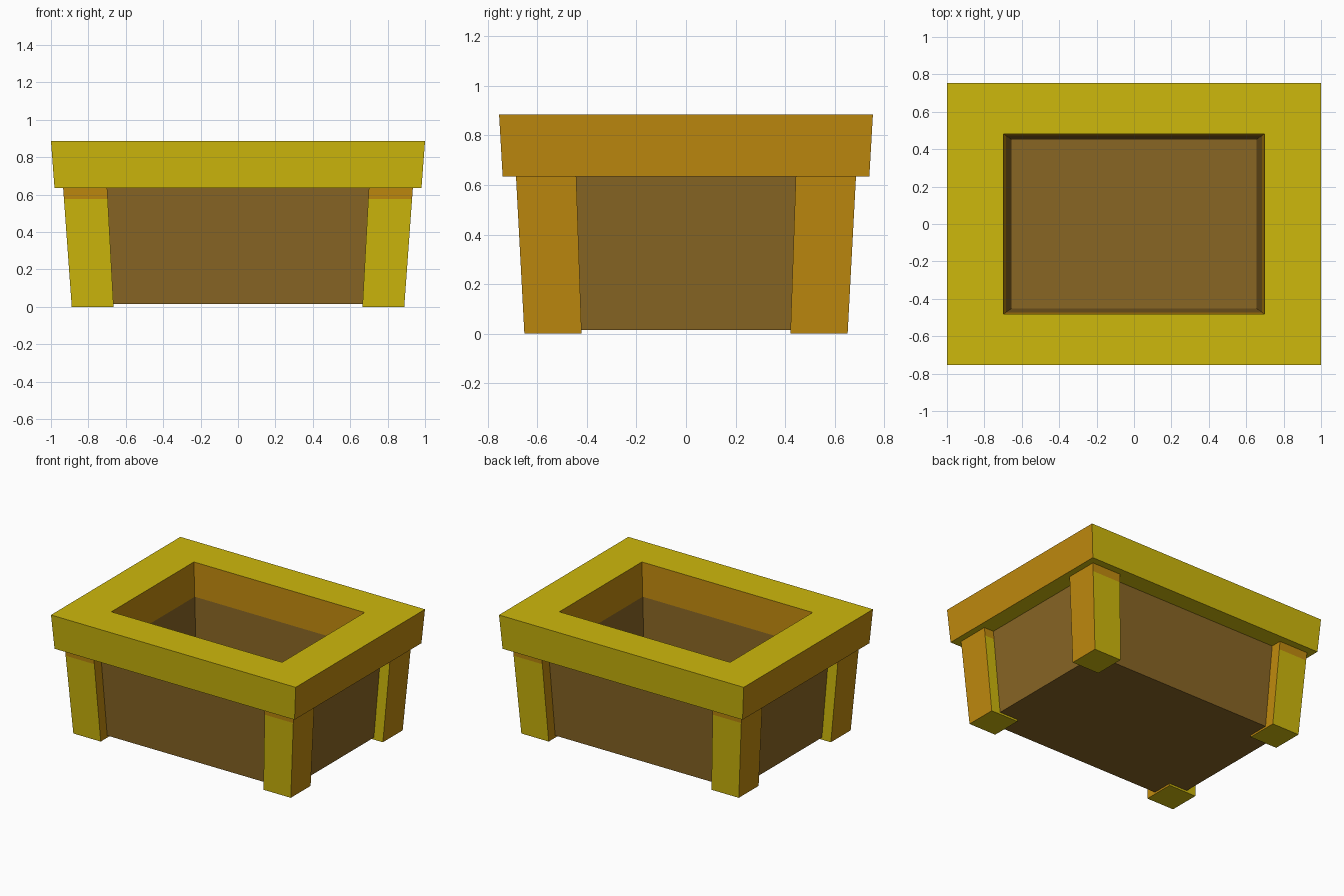
import bpy, bmesh

if "Cube" in bpy.data.objects:
    bpy.data.objects.remove(bpy.data.objects["Cube"])

TOP, RIM_BASE = 0.885, 0.635


def material(name, rgb):
    lin = [(c / 255 / 12.92) if c / 255 <= 0.04045 else ((c / 255 + 0.055) / 1.055) ** 2.4 for c in rgb]
    m = bpy.data.materials.new(name)
    m.diffuse_color = (*lin, 1)
    m.use_nodes = True
    m.node_tree.nodes["Principled BSDF"].inputs["Base Color"].default_value = m.diffuse_color
    return m


yellow = material("yellow", (206, 184, 12))
orange = material("orange", (192, 138, 14))
brown = material("brown", (137, 102, 36))


def loft(name, rings, mats, rule=None, closed=False):
    """Join rectangles (x0, x1, y0, y1, z), narrowed towards the ground."""
    bm = bmesh.new()
    loops = []
    for x0, x1, y0, y1, z in rings:
        f = 1 - 0.076 * (TOP - z)
        loops.append([bm.verts.new((x * f, y * f, z))
                      for x, y in ((x0, y0), (x1, y0), (x1, y1), (x0, y1))])
    pairs = list(zip(loops, loops[1:]))
    if closed:
        pairs.append((loops[-1], loops[0]))
    else:
        bm.faces.new(loops[0])
        bm.faces.new(loops[-1])
    for a, b in pairs:
        for i in range(4):
            j = (i + 1) % 4
            bm.faces.new((a[i], a[j], b[j], b[i]))
    bmesh.ops.recalc_face_normals(bm, faces=bm.faces)
    bm.normal_update()
    if rule:
        for face in bm.faces:
            face.material_index = rule(face.normal, face.calc_center_median())
    me = bpy.data.meshes.new(name)
    bm.to_mesh(me)
    bm.free()
    for m in mats:
        me.materials.append(m)
    ob = bpy.data.objects.new(name, me)
    bpy.context.collection.objects.link(ob)
    return ob


def rect(hx, hy, z):
    return (-hx, hx, -hy, hy, z)


# Rim: orange on the ends and around the opening, yellow elsewhere
def rim_rule(n, c):
    inside = abs(c.x) < 0.72 and abs(c.y) < 0.5 and abs(n.z) < 0.5
    return int(inside or abs(n.x) > 0.7)


loft("rim", [rect(1, 0.755, RIM_BASE), rect(1, 0.755, TOP),
             rect(0.698, 0.482, TOP), rect(0.698, 0.482, RIM_BASE)],
     [yellow, orange], rim_rule, closed=True)

# Hollow planter box
loft("planter_box", [rect(0.698, 0.482, 0.06), rect(0.698, 0.482, RIM_BASE),
                     rect(0.873, 0.617, RIM_BASE), rect(0.873, 0.617, 0.015)],
     [brown])


# Corner legs: orange side faces, and an orange band under the rim
def leg_rule(n, c):
    return int(abs(n.x) > 0.7 or c.z > 0.58)


legs = loft("corner_legs", [(0.713, 0.953, 0.452, 0.70, z) for z in (0, 0.575, RIM_BASE)],
            [yellow, orange], leg_rule)
mirror = legs.modifiers.new("four_corners", 'MIRROR')
mirror.use_axis = (True, True, False)
mirror.use_mirror_merge = False
